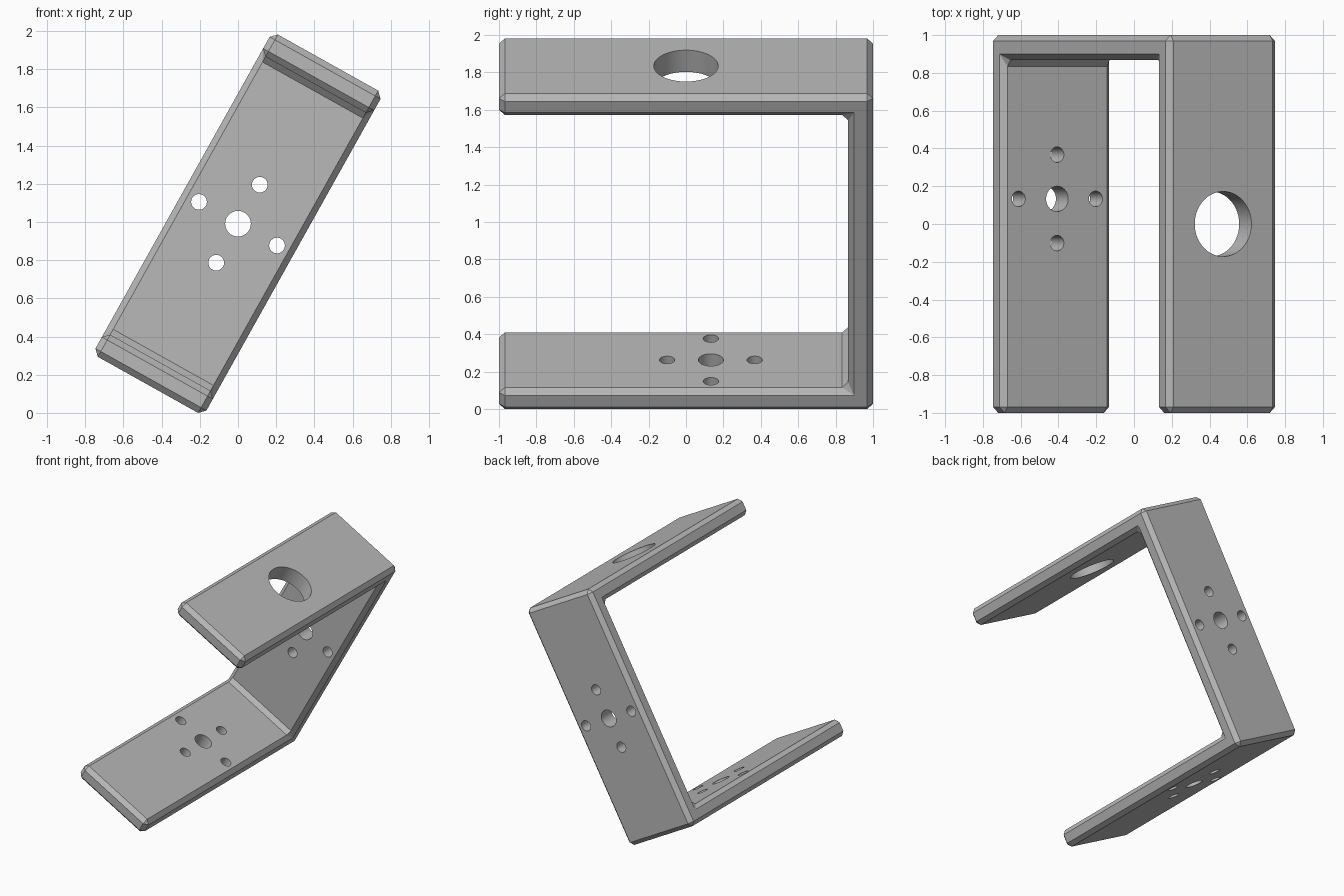
import bpy, bmesh, math
from mathutils import Matrix

if "Cube" in bpy.data.objects:
    bpy.data.objects.remove(bpy.data.objects["Cube"])

HALF_W, HALF_L, WALL, CHAMFER = 0.333, 0.967, 0.133, 0.032
TILT = math.radians(29.2)

grey = bpy.data.materials.new("plain grey")
grey.use_nodes = True
colour = (0.48, 0.48, 0.48, 1)
grey.diffuse_color = colour
grey.node_tree.nodes["Principled BSDF"].inputs["Base Color"].default_value = colour


def add_object(name, bm):
    bmesh.ops.recalc_face_normals(bm, faces=bm.faces)
    mesh = bpy.data.meshes.new(name)
    bm.to_mesh(mesh)
    bm.free()
    mesh.materials.append(grey)
    obj = bpy.data.objects.new(name, mesh)
    bpy.context.collection.objects.link(obj)
    return obj


# U-shaped profile (y, z), extruded across the width
inner = HALF_L - WALL
upper = [(-1, inner), (-1, HALF_L), (1, HALF_L)]
lower = [(y, -z) for y, z in reversed(upper)]
profile = upper + lower + [(1 - WALL, -inner), (1 - WALL, inner)]
bm = bmesh.new()
face = bm.faces.new([bm.verts.new((-HALF_W, y, z)) for y, z in profile])
swept = bmesh.ops.extrude_face_region(bm, geom=[face])["geom"]
bmesh.ops.translate(bm, vec=(2 * HALF_W, 0, 0),
                    verts=[v for v in swept if isinstance(v, bmesh.types.BMVert)])
bracket = add_object("u_bracket", bm)

# Chamfer on every edge
bevel = bracket.modifiers.new("chamfer", 'BEVEL')
bevel.width = CHAMFER
bevel.segments = 1
bevel.limit_method = 'NONE'


# Drilled holes
def drill(radius, centre, axis):
    bm = bmesh.new()
    turn = Matrix.Rotation(math.pi / 2, 4, 'X') if axis == 'Y' else Matrix()
    bmesh.ops.create_cone(bm, cap_ends=True, segments=64, radius1=radius,
                          radius2=radius, depth=0.4,
                          matrix=Matrix.Translation(centre) @ turn)
    cutter = add_object("hole_cutter", bm)
    cutter.hide_render = True
    cut = bracket.modifiers.new("hole", 'BOOLEAN')
    cut.operation = 'DIFFERENCE'
    cut.solver = 'EXACT'
    cut.object = cutter
    return cutter


def drill_mount(centre, axis):
    cutters = [drill(0.067, centre, axis)]
    for i in range(4):
        a = i * math.pi / 2
        s, t = 0.234 * math.cos(a), 0.234 * math.sin(a)
        x, y, z = centre
        spot = (x + s, y, z + t) if axis == 'Y' else (x + s, y + t, z)
        cutters.append(drill(0.041, spot, axis))
    return cutters


mid = HALF_L - WALL / 2
cutters = drill_mount((0, 1 - WALL / 2, 0), 'Y')
cutters += drill_mount((0, 0.133, -mid), 'Z')
cutters.append(drill(0.172, (0, 0, mid), 'Z'))

# Apply the modifiers, drop the cutters
bpy.ops.object.select_all(action='DESELECT')
bracket.select_set(True)
bpy.context.view_layer.objects.active = bracket
for name in [m.name for m in bracket.modifiers]:
    bpy.ops.object.modifier_apply(modifier=name)
for cutter in cutters:
    bpy.data.objects.remove(cutter)

# Smooth hole walls, sharp edges, then lean the bracket onto its lower corner
bpy.ops.object.shade_smooth_by_angle(angle=math.radians(20))
bracket.data.transform(Matrix.Rotation(TILT, 4, 'Y'))
lowest = min(v.co.z for v in bracket.data.vertices)
bracket.data.transform(Matrix.Translation((0, 0, -lowest)))
